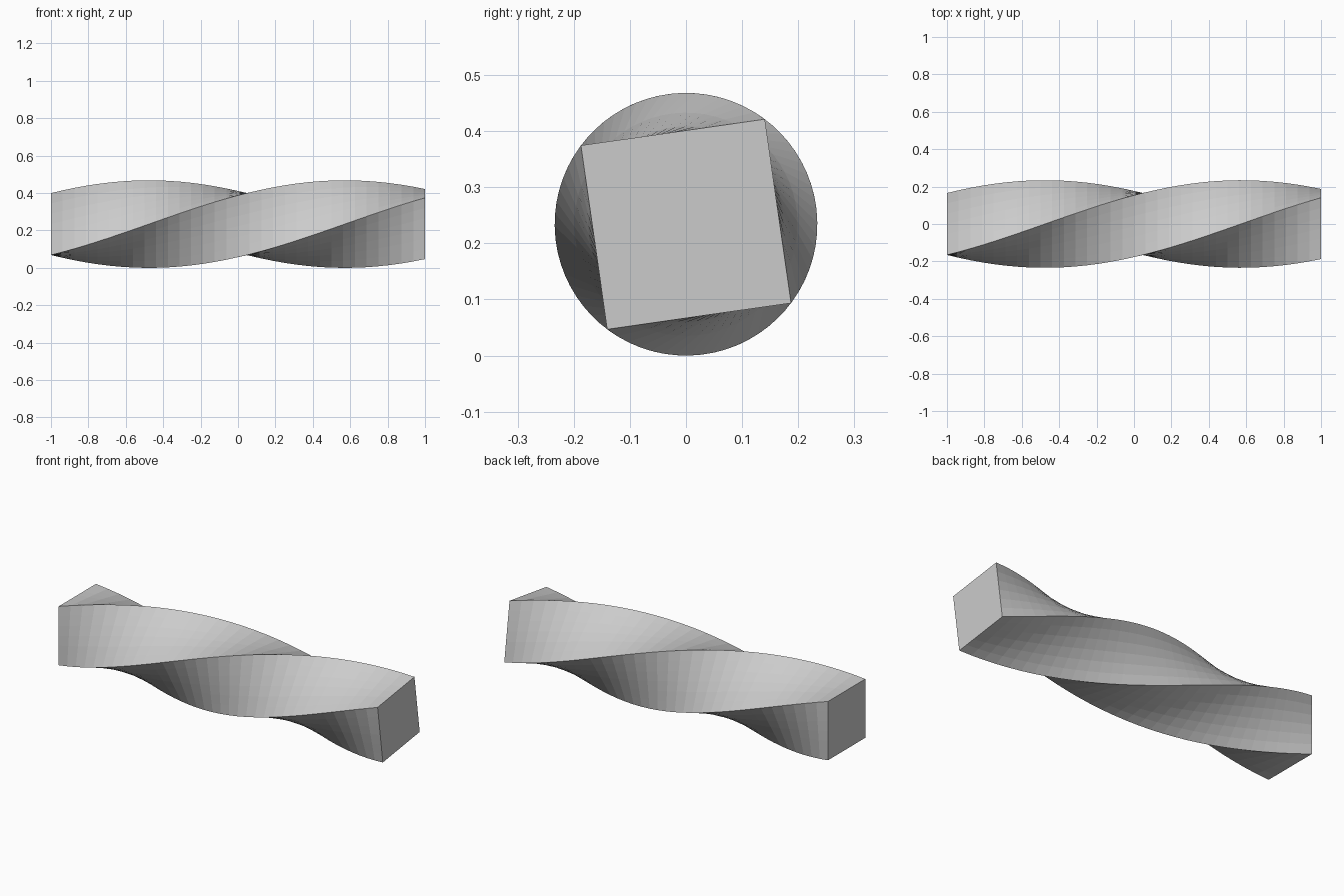
import bpy, bmesh, math

if "Cube" in bpy.data.objects:
    bpy.data.objects.remove(bpy.data.objects["Cube"])

SIDE, LENGTH, TWIST = 0.331, 2.0, -3.0   # twist in radians along x
STEPS, ACROSS = 32, 6                    # rings along the bar, cuts per side
HALF = SIDE / 2
CENTRE_Z = HALF * math.sqrt(2)


def square_ring():
    """Points (y, z) round a square, each side cut into equal parts."""
    pts = []
    for k in range(4):
        c, s = round(math.cos(k * math.pi / 2)), round(math.sin(k * math.pi / 2))
        for i in range(ACROSS):
            y, z = HALF, -HALF + SIDE * i / ACROSS
            pts.append((y * c - z * s, y * s + z * c))
    return pts


# Twisted square bar
bm = bmesh.new()
profile = square_ring()
n = len(profile)
rings = []
for j in range(STEPS + 1):
    t = j / STEPS
    c, s = math.cos(TWIST * t), math.sin(TWIST * t)
    rings.append([bm.verts.new((LENGTH * (t - 0.5), y * c - z * s, y * s + z * c + CENTRE_Z))
                  for y, z in profile])
for a, b in zip(rings, rings[1:]):
    for i in range(n):
        k = (i + 1) % n
        bm.faces.new((a[i], a[k], b[k], b[i]))

# Flat ends
bm.faces.new(rings[0])
bm.faces.new(rings[-1])
bmesh.ops.recalc_face_normals(bm, faces=bm.faces)

mesh = bpy.data.meshes.new("twisted_bar")
bm.to_mesh(mesh)
bm.free()
bpy.context.collection.objects.link(bpy.data.objects.new("twisted_bar", mesh))
